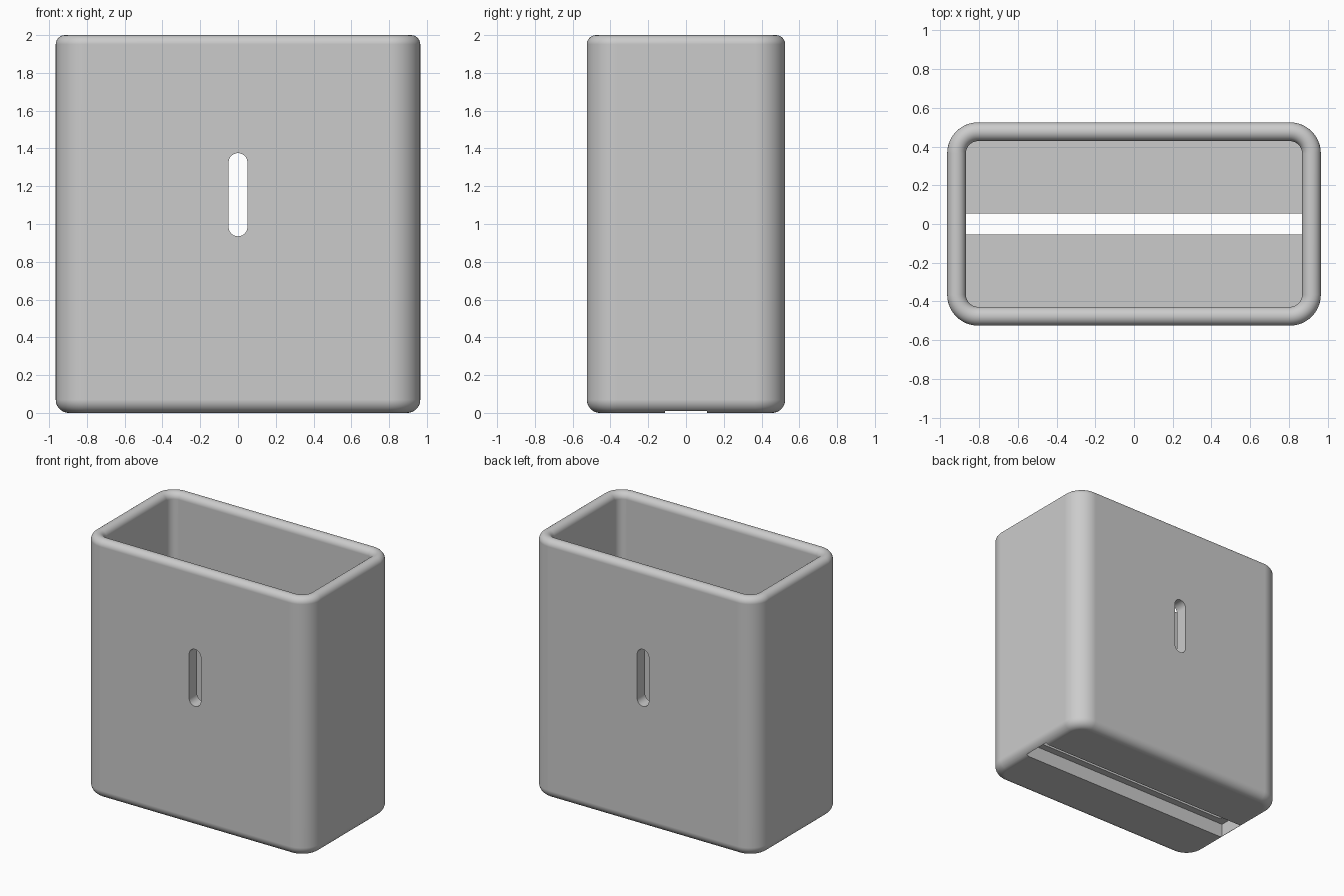
import bpy, bmesh, math

cube = bpy.data.objects.get("Cube")
if cube:
    bpy.data.objects.remove(cube, do_unlink=True)

HALF_X, HALF_Y, HEIGHT = 0.965, 0.525, 2.0
CORNER, WALL, FLOOR = 0.16, 0.097, 0.2
RIM, FOOT = WALL / 2, 0.07
SEG = 12

grey = bpy.data.materials.new("plain grey")
grey.use_nodes = True
grey.diffuse_color = (0.6, 0.6, 0.6, 1)
grey.node_tree.nodes["Principled BSDF"].inputs["Base Color"].default_value = (0.6, 0.6, 0.6, 1)


def rounded_outline(hx, hy, r):
    """Counter-clockwise rounded rectangle."""
    points = []
    for quarter, (sx, sy) in enumerate([(1, 1), (-1, 1), (-1, -1), (1, -1)]):
        for i in range(SEG + 1):
            a = math.pi / 2 * (quarter + i / SEG)
            points.append((sx * (hx - r) + r * math.cos(a), sy * (hy - r) + r * math.sin(a)))
    return points


def arc(cx, cz, r, start, end):
    """Profile arc, angles in degrees."""
    steps = [math.radians(start + (end - start) * i / SEG) for i in range(SEG + 1)]
    return [(cx + r * math.cos(a), cz + r * math.sin(a)) for a in steps]


def loft(name, rings):
    """Skin a stack of closed rings and cap both ends."""
    bm = bmesh.new()
    loops = [[bm.verts.new(p) for p in ring] for ring in rings]
    for low, high in zip(loops, loops[1:]):
        n = len(low)
        for i in range(n):
            j = (i + 1) % n
            bm.faces.new((low[i], low[j], high[j], high[i]))
    bm.faces.new(loops[0][::-1])
    bm.faces.new(loops[-1])
    bmesh.ops.recalc_face_normals(bm, faces=bm.faces)
    mesh = bpy.data.meshes.new(name)
    bm.to_mesh(mesh)
    bm.free()
    obj = bpy.data.objects.new(name, mesh)
    bpy.context.collection.objects.link(obj)
    mesh.materials.append(grey)
    return obj


def box(name, hx, hy, z0, z1):
    corners = [(hx, hy), (-hx, hy), (-hx, -hy), (hx, -hy)]
    return loft(name, [[(x, y, z) for x, y in corners] for z in (z0, z1)])


# Holder shell: (inset, height) profile runs up the outside, over the rim, down inside
profile = arc(FOOT, FOOT, FOOT, 270, 180)
profile += arc(RIM, HEIGHT - RIM, RIM, 180, 0)
profile.append((WALL, FLOOR))
holder = loft("holder_body", [
    [(x, y, z) for x, y in rounded_outline(HALF_X - d, HALF_Y - d, CORNER - d)]
    for d, z in profile])

# Cutters: underside groove, drain slot in the floor, pill hole through front and back
pill = [(x, z + 1.155) for x, z in rounded_outline(0.05, 0.22, 0.0499)]
cutters = [
    box("groove_cutter", 0.93, 0.11, -0.1, 0.11),
    box("floor_slot_cutter", HALF_X - WALL - 0.001, 0.055, 0.05, FLOOR + 0.1),
    loft("pill_cutter", [[(x, y, z) for x, z in pill] for y in (-0.7, 0.7)]),
]

bpy.ops.object.select_all(action="DESELECT")
bpy.context.view_layer.objects.active = holder
holder.select_set(True)
for cutter in cutters:
    mod = holder.modifiers.new(cutter.name, "BOOLEAN")
    mod.operation = "DIFFERENCE"
    mod.solver = "EXACT"
    mod.object = cutter
    bpy.ops.object.modifier_apply(modifier=mod.name)
    bpy.data.objects.remove(cutter, do_unlink=True)

# Smooth fillets, crisp cut edges
bpy.ops.object.shade_smooth_by_angle(angle=math.radians(30))
weighted = holder.modifiers.new("Weighted Normal", "WEIGHTED_NORMAL")
weighted.keep_sharp = True
